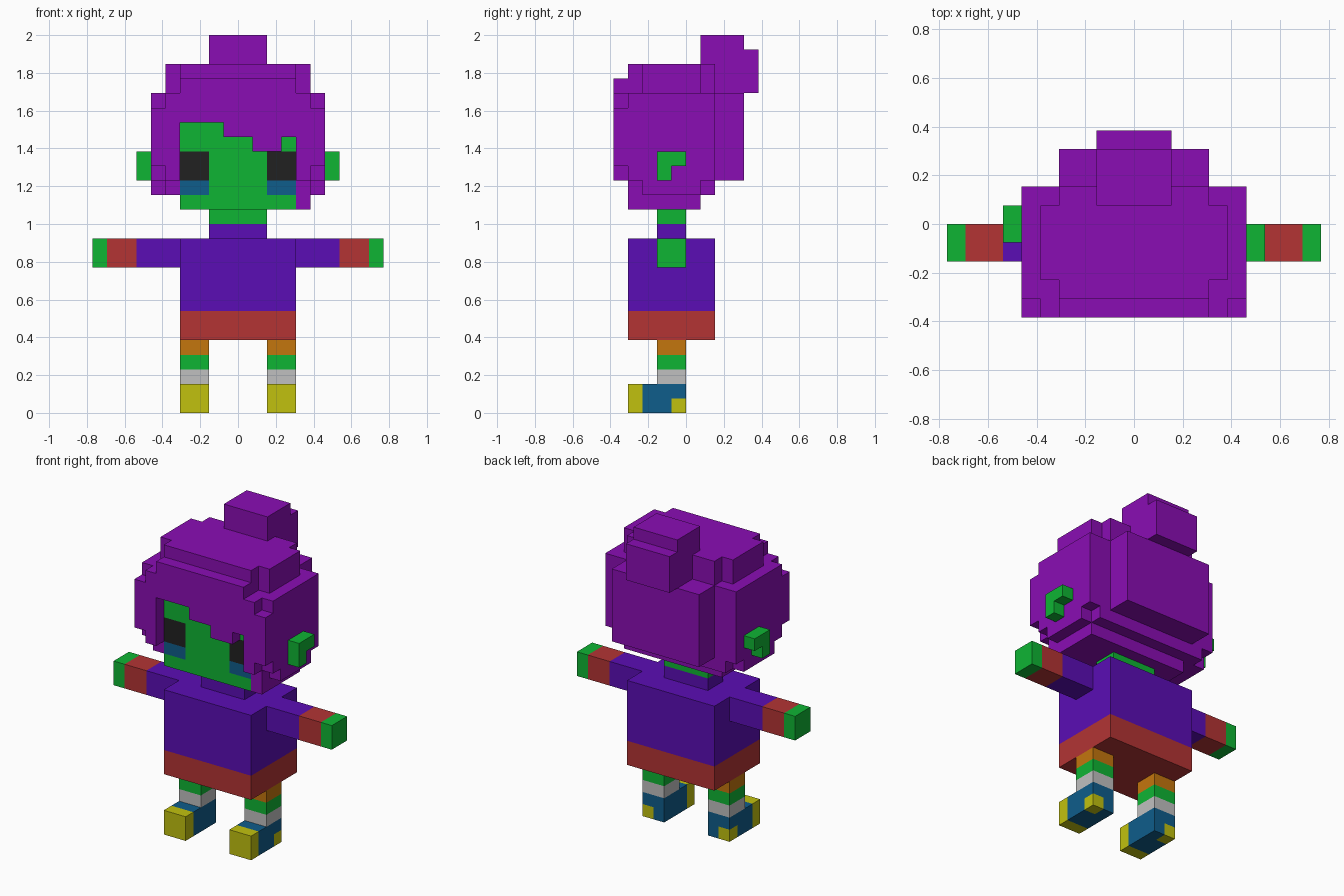
import bpy, bmesh, math
from mathutils import Vector

cube = bpy.data.objects.get("Cube")
if cube:
    bpy.data.objects.remove(cube, do_unlink=True)

U = 1 / 13  # size of one block unit


def make_material(name, rgb):
    """Flat material from an 8-bit colour, stored as linear values."""
    lin = [(c / 255 / 12.92) if c < 11 else ((c / 255 + 0.055) / 1.055) ** 2.4 for c in rgb]
    m = bpy.data.materials.new(name)
    m.use_nodes = True
    m.diffuse_color = (*lin, 1)
    m.node_tree.nodes["Principled BSDF"].inputs["Base Color"].default_value = (*lin, 1)
    return m


MATS = {n: make_material(n, c) for n, c in {
    "hair_purple": (138, 13, 180), "skin_green": (15, 181, 52),
    "shirt_violet": (91, 13, 181), "trim_red": (179, 52, 52),
    "sock_orange": (196, 118, 13), "sock_white": (192, 192, 192),
    "shoe_yellow": (193, 193, 15), "shoe_blue": (15, 93, 139),
    "eye_black": (33, 33, 33)}.items()}

# outward direction and the corners of the unit face on that side
SIDES = [((1, 0, 0), [(1, 0, 0), (1, 1, 0), (1, 1, 1), (1, 0, 1)]),
         ((-1, 0, 0), [(0, 0, 0), (0, 0, 1), (0, 1, 1), (0, 1, 0)]),
         ((0, 1, 0), [(0, 1, 0), (0, 1, 1), (1, 1, 1), (1, 1, 0)]),
         ((0, -1, 0), [(0, 0, 0), (1, 0, 0), (1, 0, 1), (0, 0, 1)]),
         ((0, 0, 1), [(0, 0, 1), (1, 0, 1), (1, 1, 1), (0, 1, 1)]),
         ((0, 0, -1), [(0, 0, 0), (0, 1, 0), (1, 1, 0), (1, 0, 0)])]


def block_part(name, boxes, mirror=False):
    """Union of unit-grid boxes (colour, x0, x1, y0, y1, z0, z1); later boxes
    replace earlier ones and a colour of None carves. Only the skin is kept."""
    cells = {}
    for col, x0, x1, y0, y1, z0, z1 in boxes:
        if mirror:
            x0, x1 = -x1, -x0
        for x in range(x0, x1):
            for y in range(y0, y1):
                for z in range(z0, z1):
                    if col:
                        cells[x, y, z] = col
                    else:
                        cells.pop((x, y, z), None)
    used = sorted(set(cells.values()))
    bm = bmesh.new()
    verts = {}
    for cell, col in cells.items():
        for d, corners in SIDES:
            if tuple(a + b for a, b in zip(cell, d)) in cells:
                continue
            ring = []
            for c in corners:
                p = tuple(a + b for a, b in zip(cell, c))
                if p not in verts:
                    verts[p] = bm.verts.new(Vector(p) * U)
                ring.append(verts[p])
            bm.faces.new(ring).material_index = used.index(col)
    # merge the unit squares into large flat faces
    bmesh.ops.dissolve_limit(bm, angle_limit=math.radians(1), verts=bm.verts[:],
                             edges=bm.edges[:], delimit={'MATERIAL'})
    bmesh.ops.triangulate(bm, faces=[f for f in bm.faces if len(f.verts) > 4])
    mesh = bpy.data.meshes.new(name)
    bm.to_mesh(mesh)
    bm.free()
    for n in used:
        mesh.materials.append(MATS[n])
    ob = bpy.data.objects.new(name, mesh)
    bpy.context.collection.objects.link(ob)
    return ob


H, G, V, R = "hair_purple", "skin_green", "shirt_violet", "trim_red"
W, O, Y, B, K = "sock_white", "sock_orange", "shoe_yellow", "shoe_blue", "eye_black"

# hair: stepped rounded mass, with the fringe opening and face carved out
block_part("hair", [
    (H, -6, 6, -4, 2, 16, 22), (H, -6, 6, -3, 1, 15, 22),
    (H, -5, 5, -4, 2, 15, 22), (H, -5, 5, -3, 1, 22, 24),
    (H, -4, 4, -4, 2, 22, 24), (H, -4, 5, -4, 1, 14, 15),
    (H, -4, 4, 2, 4, 16, 22),
    (H, -6, 6, -5, -4, 17, 21), (H, -5, 5, -5, -4, 16, 22), (H, -4, 4, -5, -4, 16, 23),
    (None, -4, -1, -5, -4, 16, 20), (None, -1, 1, -5, -4, 16, 19),
    (None, 1, 3, -5, -4, 16, 18), (None, 3, 4, -5, -4, 16, 19),
    (None, -4, 4, -4, -3, 14, 20), (None, -2, 2, 1, 2, 22, 24)])
block_part("hair_bun", [(H, -2, 2, 1, 4, 22, 26), (H, -2, 2, 4, 5, 22, 25)])

# face set back behind the fringe, with two-tone eyes
block_part("face", [(G, -4, 4, -4, -3, 14, 20),
                    (K, -4, -2, -4, -3, 16, 18), (B, -4, -2, -4, -3, 15, 16),
                    (K, 2, 4, -4, -3, 16, 18), (B, 2, 4, -4, -3, 15, 16)])

# ears, the right one sits one unit further back
for side, s in (("left", 0), ("right", 1)):
    block_part(side + "_ear", [(G, 6, 7, s - 2, s, 17, 18),
                               (G, 6, 7, s - 2, s - 1, 16, 17)], mirror=bool(s))

# neck and torso
block_part("neck", [(V, -2, 2, -2, 0, 12, 13), (G, -2, 2, -2, 0, 13, 14)])
block_part("torso", [(V, -4, 4, -4, 2, 7, 12), (R, -4, 4, -4, 2, 5, 7)])

# limbs and shoes
for side, m in (("left", False), ("right", True)):
    block_part(side + "_arm", [(V, 4, 7, -2, 0, 10, 12), (R, 7, 9, -2, 0, 10, 12),
                               (G, 9, 10, -2, 0, 10, 12)], m)
    block_part(side + "_leg", [(W, 2, 4, -2, 0, 2, 3), (G, 2, 4, -2, 0, 3, 4),
                               (O, 2, 4, -2, 0, 4, 5)], m)
    block_part(side + "_shoe", [(B, 2, 4, -3, 0, 0, 2), (Y, 2, 4, -4, -3, 0, 2),
                                (Y, 3, 4, -1, 0, 0, 1)], m)
